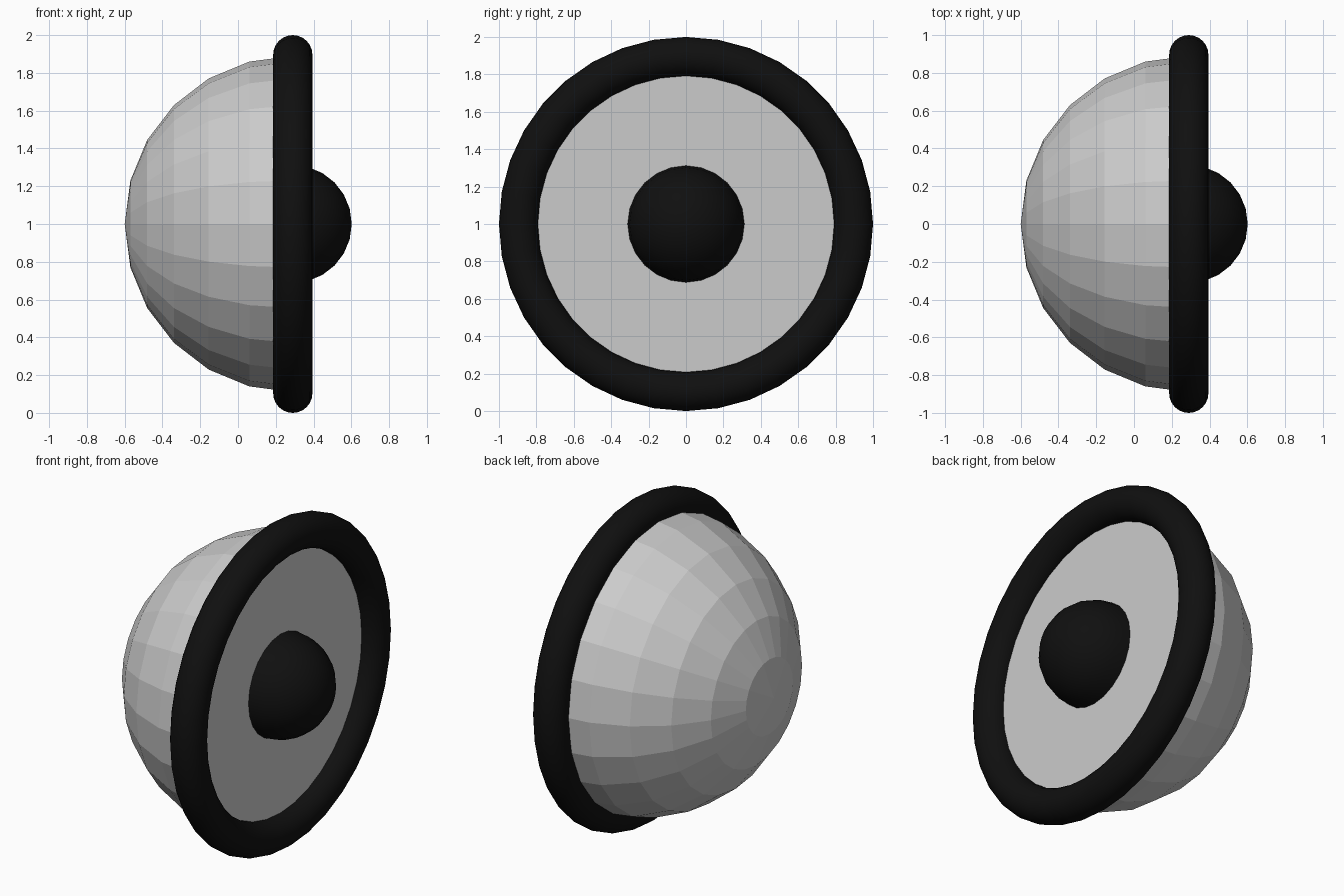
import bpy, bmesh
from math import radians, pi
from mathutils import Matrix

if "Cube" in bpy.data.objects:
    bpy.data.objects.remove(bpy.data.objects["Cube"])

CX, CZ = 0.29, 1.0   # shared centre of all parts; axis runs along x

black = bpy.data.materials.new("black")
black.diffuse_color = (0.005, 0.005, 0.005, 1)
black.use_nodes = True
black.node_tree.nodes["Principled BSDF"].inputs["Base Color"].default_value = black.diffuse_color


def half_sphere(name, radius, side, capped):
    """Half of a 24 x 12 sphere with its pole on the x axis (side = -1 or +1)."""
    bm = bmesh.new()
    bmesh.ops.create_uvsphere(bm, u_segments=24, v_segments=12, radius=radius)
    drop = [v for v in bm.verts if v.co.z < -1e-4]
    bmesh.ops.delete(bm, geom=drop, context='VERTS')
    if capped:
        rim = [e for e in bm.edges if e.is_boundary]
        bmesh.ops.contextual_create(bm, geom=rim)
    bm.transform(Matrix.Rotation(side * pi / 2, 4, 'Y'))
    bmesh.ops.recalc_face_normals(bm, faces=bm.faces)
    mesh = bpy.data.meshes.new(name)
    bm.to_mesh(mesh)
    bm.free()
    obj = bpy.data.objects.new(name, mesh)
    obj.location = (CX, 0, CZ)
    bpy.context.collection.objects.link(obj)
    return obj


# Faceted bowl closed by the flat front disc
half_sphere("dome", 0.89, -1, True)

# Round button in the middle of the disc
button = half_sphere("button", 0.312, 1, False)
button.data.materials.append(black)
button.data.shade_smooth()

# Thick ring around the edge of the disc
bpy.ops.mesh.primitive_torus_add(
    location=(CX, 0, CZ), rotation=(0, radians(90), 0),
    major_segments=36, minor_segments=24,
    major_radius=0.896, minor_radius=0.104)
ring = bpy.context.object
ring.name = "rim_ring"
ring.data.materials.append(black)
ring.data.shade_smooth()
